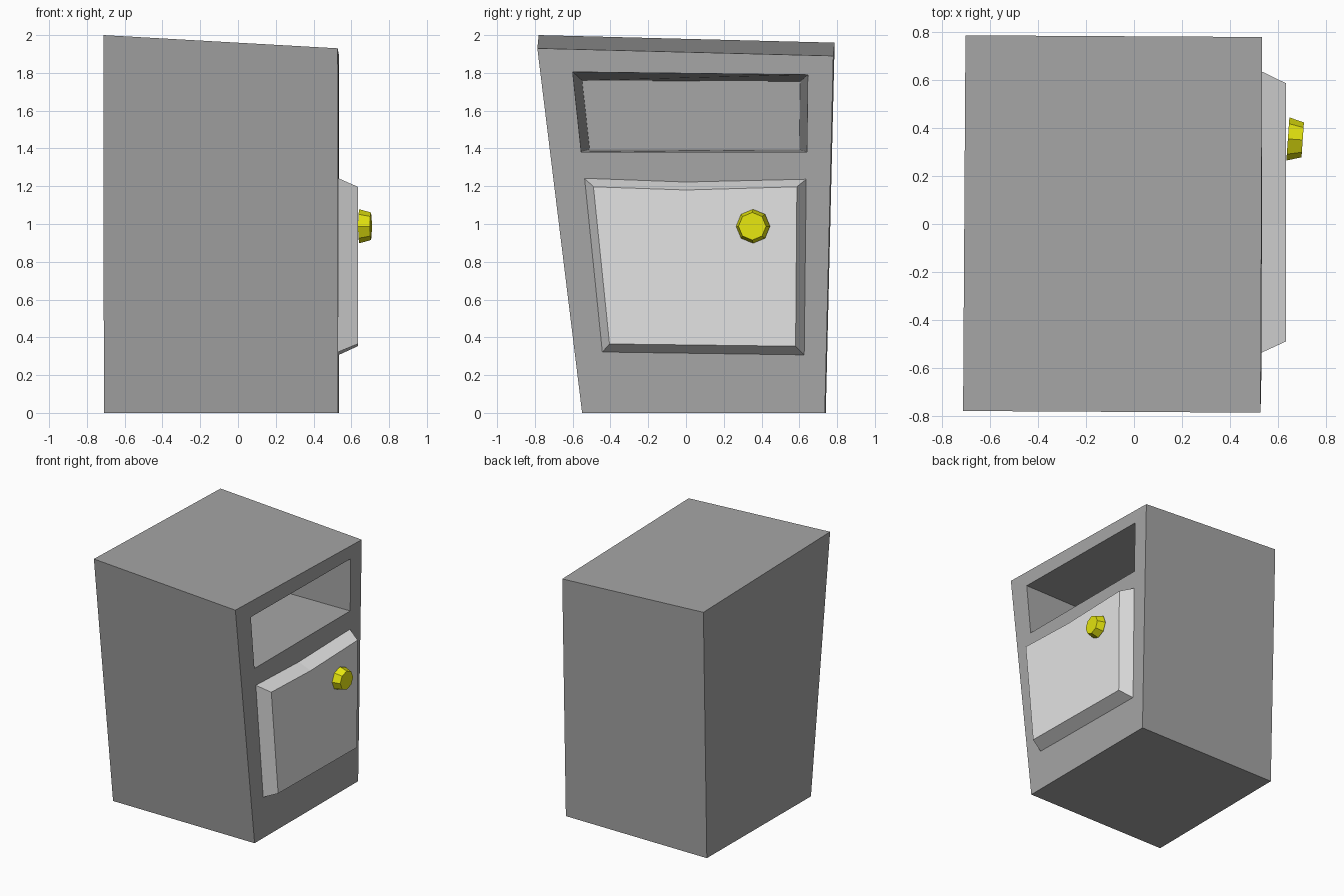
import bpy, bmesh, math
from mathutils import Matrix, Vector

cube = bpy.data.objects.get("Cube")
if cube:
    bpy.data.objects.remove(cube, do_unlink=True)


def material(name, colour):
    mat = bpy.data.materials.new(name)
    mat.use_nodes = True
    mat.diffuse_color = (*colour, 1)
    mat.node_tree.nodes["Principled BSDF"].inputs["Base Color"].default_value = (*colour, 1)
    return mat


def ring(x, outline):
    """Place a (y, z) outline at depth x."""
    return [(x, y, z) for y, z in outline]


def loft(name, rings, mat):
    """Join matching rings with quads and cap both ends."""
    bm = bmesh.new()
    loops = [[bm.verts.new(p) for p in r] for r in rings]
    for a, b in zip(loops, loops[1:]):
        n = len(a)
        for i in range(n):
            j = (i + 1) % n
            bm.faces.new((a[i], a[j], b[j], b[i]))
    bm.faces.new(loops[0])
    bm.faces.new(loops[-1])
    bmesh.ops.recalc_face_normals(bm, faces=bm.faces)
    mesh = bpy.data.meshes.new(name)
    bm.to_mesh(mesh)
    bm.free()
    mesh.materials.append(mat)
    obj = bpy.data.objects.new(name, mesh)
    bpy.context.collection.objects.link(obj)
    return obj


grey = material("dark grey paint", (0.38, 0.38, 0.38))
pale = material("pale grey paint", (0.77, 0.77, 0.77))
yellow = material("yellow knob", (0.8, 0.8, 0.005))

# Crooked cabinet with an open shelf: back, front, shelf opening, shelf end
back = [(-0.71, -0.545, 0), (-0.70, 0.74, 0), (-0.703, 0.787, 1.96), (-0.713, -0.78, 2.0)]
front = [(0.53, -0.55, 0), (0.535, 0.735, 0), (0.535, 0.78, 1.89), (0.528, -0.787, 1.93)]
opening = [(-0.555, 1.382), (0.64, 1.38), (0.645, 1.79), (-0.60, 1.805)]
shelf_end = [(-0.51, 1.395), (0.60, 1.395), (0.605, 1.755), (-0.55, 1.76)]
loft("cabinet_body",
     [back, front, ring(0.532, opening), ring(-0.5, shelf_end)], grey)

# Raised door with bevelled edges and a sagging top
door_base = [(-0.445, 0.32), (0.63, 0.303), (0.64, 1.24), (0, 1.225), (-0.54, 1.245)]
door_face = [(-0.405, 0.365), (0.58, 0.353), (0.587, 1.197), (0, 1.18), (-0.49, 1.197)]
loft("door", [ring(0.525, door_base), ring(0.634, door_face)], pale)

# Eight-sided tapered knob, mounted slightly askew
turn = Matrix.Rotation(math.radians(-4), 3, "Z")
centre = Vector((0.642, 0.355, 0.988))


def octagon(x, radius):
    angles = [math.tau * i / 8 for i in range(8)]
    return [centre + turn @ Vector((x, radius * math.cos(a), radius * math.sin(a)))
            for a in angles]


loft("door_knob", [octagon(0, 0.09), octagon(0.062, 0.073)], yellow)
